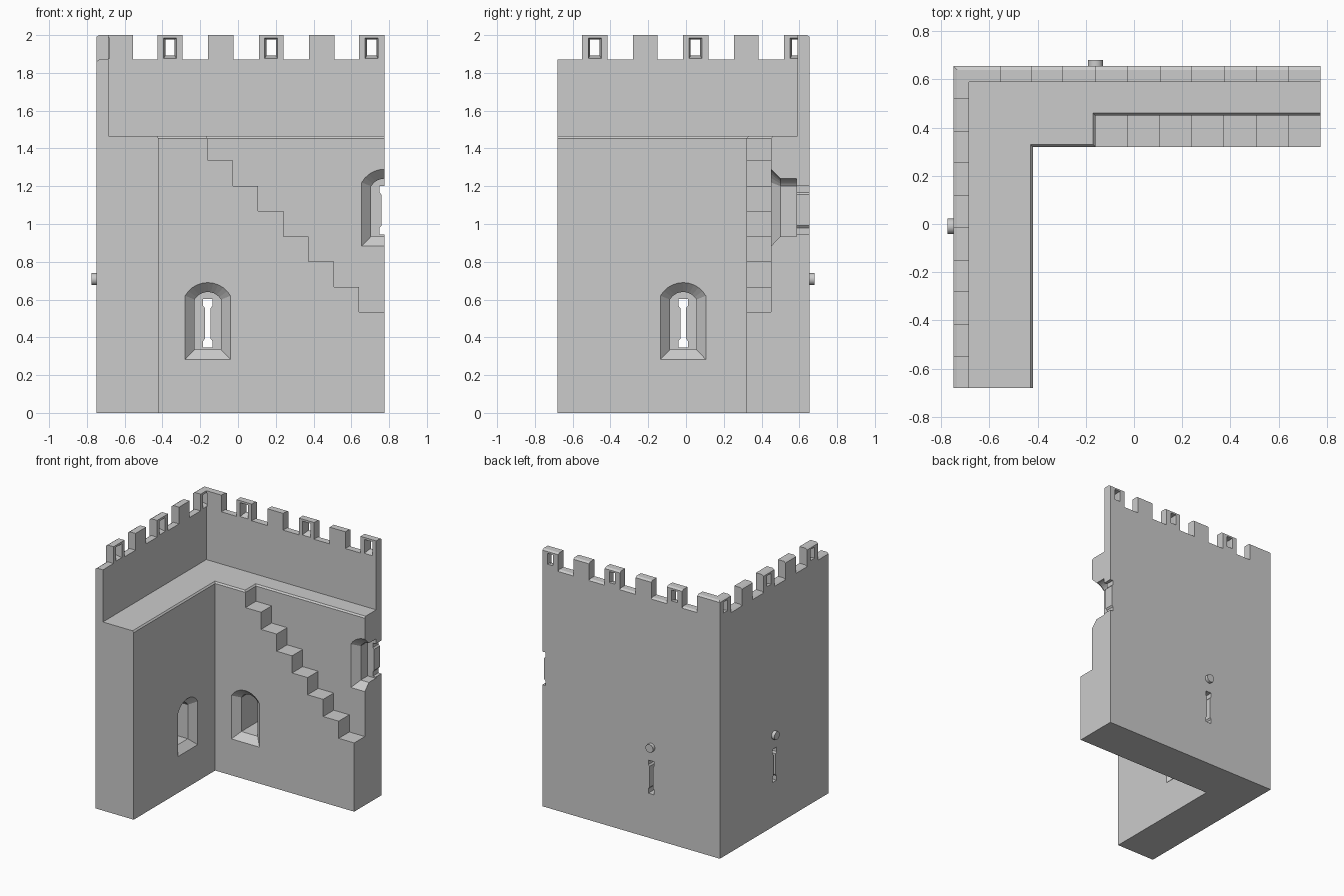
import bpy, bmesh, math

if "Cube" in bpy.data.objects:
    bpy.data.objects.remove(bpy.data.objects["Cube"])

LEFT, BACK = -0.75, 0.655        # outer faces of the two walls
FRONT, RIGHT = -0.68, 0.775      # free ends of the two walls


def back_wall(u, d, z):
    """Position along the back wall, depth from its outer face, height."""
    return (u, BACK - d, z)


def left_wall(u, d, z):
    return (LEFT + d, u, z)


def loft(name, rings):
    """Closed solid through rings with equal point counts."""
    bm = bmesh.new()
    rows = [[bm.verts.new(p) for p in ring] for ring in rings]
    n = len(rows[0])
    for a, b in zip(rows, rows[1:]):
        for i in range(n):
            j = (i + 1) % n
            bm.faces.new((a[i], a[j], b[j], b[i]))
    bm.faces.new(rows[0])
    bm.faces.new(rows[-1])
    bmesh.ops.recalc_face_normals(bm, faces=bm.faces)
    mesh = bpy.data.meshes.new(name)
    bm.to_mesh(mesh)
    bm.free()
    ob = bpy.data.objects.new(name, mesh)
    bpy.context.collection.objects.link(ob)
    return ob


def combine(body, tool, operation):
    """Apply one boolean and discard the helper."""
    mod = body.modifiers.new("boolean", "BOOLEAN")
    mod.operation, mod.solver, mod.object = operation, "EXACT", tool
    tool.hide_render = True
    bpy.context.view_layer.objects.active = body
    bpy.ops.object.modifier_apply(modifier=mod.name)
    bpy.data.objects.remove(tool, do_unlink=True)


def plan(z, inset=0.0):
    """Walkway plan, inner edge pulled back by inset."""
    x, y0, y1 = -0.42 - inset, 0.32 + inset, 0.45 + inset
    xs = -0.16 - inset
    return [(LEFT, FRONT, z), (x, FRONT, z), (x, y0, z), (xs, y0, z),
            (xs, y1, z), (RIGHT, y1, z), (RIGHT, BACK, z), (LEFT, BACK, z)]


def parapet_plan(z, inset=0.0):
    """Thin L plan, outer edge pulled in by inset."""
    xo, yo = LEFT + inset, BACK - inset
    xi, yi = LEFT + 0.065, BACK - 0.065
    return [(xo, FRONT, z), (xi, FRONT, z), (xi, yi, z),
            (RIGHT, yi, z), (RIGHT, yo, z), (xo, yo, z)]


def arch(half, bottom, spring, top, segments=10):
    """Outline of an opening with a segmental arch."""
    rise = top - spring
    r = (half * half + rise * rise) / (2 * rise)
    a = math.asin(half / r)
    pts = [(-half, bottom), (half, bottom)]
    for i in range(segments + 1):
        t = a - 2 * a * i / segments
        pts.append((r * math.sin(t), top - r + r * math.cos(t)))
    return pts


# Thick lower walls with a small bevel along the walkway edge
body = loft("castle_corner_walls", [plan(0), plan(1.453), plan(1.465, 0.01)])

# Stairs against the back wall
steps = 7
run, rise = (RIGHT + 0.16) / steps, 0.1335
profile = [(RIGHT, 0), (-0.3, 0), (-0.3, 1.335)]
for i in range(steps):
    z = 1.335 - i * rise
    if i:
        profile.append((-0.16 + i * run, z))
    profile.append((RIGHT if i == steps - 1 else -0.16 + (i + 1) * run, z))
stairs = loft("stairs", [[(x, y, z) for x, z in profile] for y in (0.32, 0.5)])
combine(body, stairs, "UNION")

# Parapet with chamfered outer top edge
parapet = loft("parapet", [parapet_plan(1.4), parapet_plan(1.99),
                           parapet_plan(2.0, 0.015)])
combine(body, parapet, "UNION")

# Crenel gaps, with the same chamfer along the sill
gap_profile = [(-0.03, 1.84), (0.015, 1.87), (0.1, 1.87), (0.1, 2.1), (-0.03, 2.1)]
left_gaps = [(-0.8, -0.55), (-0.415, -0.28), (-0.15, -0.015),
             (0.12, 0.255), (0.385, 0.52)]
back_gaps = [(-0.555, -0.425), (-0.295, -0.16), (-0.025, 0.11),
             (0.24, 0.375), (0.51, 0.64)]
for wall, gaps in ((left_wall, left_gaps), (back_wall, back_gaps)):
    for gap in gaps:
        cutter = loft("gap", [[wall(u, d, z) for d, z in gap_profile] for u in gap])
        combine(body, cutter, "DIFFERENCE")

# Tapered lookout holes in alternate merlons
for wall, centres in ((left_wall, (-0.4825, 0.05, 0.585)),
                      (back_wall, (-0.36, 0.175, 0.7075))):
    for c in centres:
        rings = [[wall(c - h, d, z0), wall(c + h, d, z0),
                  wall(c + h, d, z1), wall(c - h, d, z1)]
                 for d, h, z0, z1 in ((0.07, 0.035, 1.875, 1.985),
                                      (0.02, 0.025, 1.892, 1.977),
                                      (-0.02, 0.025, 1.892, 1.977))]
        combine(body, loft("lookout", rings), "DIFFERENCE")

# Arched embrasures with arrow slits; the last is halved by the wall end
wide = arch(0.12, 0.283, 0.62, 0.69)
narrow = arch(0.07, 0.335, 0.60, 0.64)
side = [(0.025, 0.345), (0.025, 0.38), (0.015, 0.392),
        (0.015, 0.555), (0.025, 0.567), (0.025, 0.602)]
slit = side + [(-u, z) for u, z in reversed(side)]
for wall, c, depth, up in ((left_wall, -0.015, 0.33, 0), (back_wall, -0.16, 0.335, 0),
                           (back_wall, RIGHT, 0.205, 0.6)):
    def ring(outline, d):
        return [wall(c + u, d, z + up) for u, z in outline]
    niche = loft("niche", [ring(wide, depth + 0.05), ring(wide, depth),
                           ring(narrow, depth - 0.05), ring(narrow, 0.07)])
    combine(body, niche, "DIFFERENCE")
    combine(body, loft("slit", [ring(slit, 0.09), ring(slit, -0.02)]), "DIFFERENCE")

# Round pegs above the lower slits on the outside
for name, wall, c, rot in (("left_peg", left_wall, -0.01, (0, math.pi / 2, 0)),
                           ("back_peg", back_wall, -0.16, (math.pi / 2, 0, 0))):
    bpy.ops.mesh.primitive_cylinder_add(vertices=20, radius=0.032, depth=0.035,
                                        location=wall(c, -0.0075, 0.708), rotation=rot)
    bpy.context.object.name = name
    bpy.ops.object.shade_smooth_by_angle()
